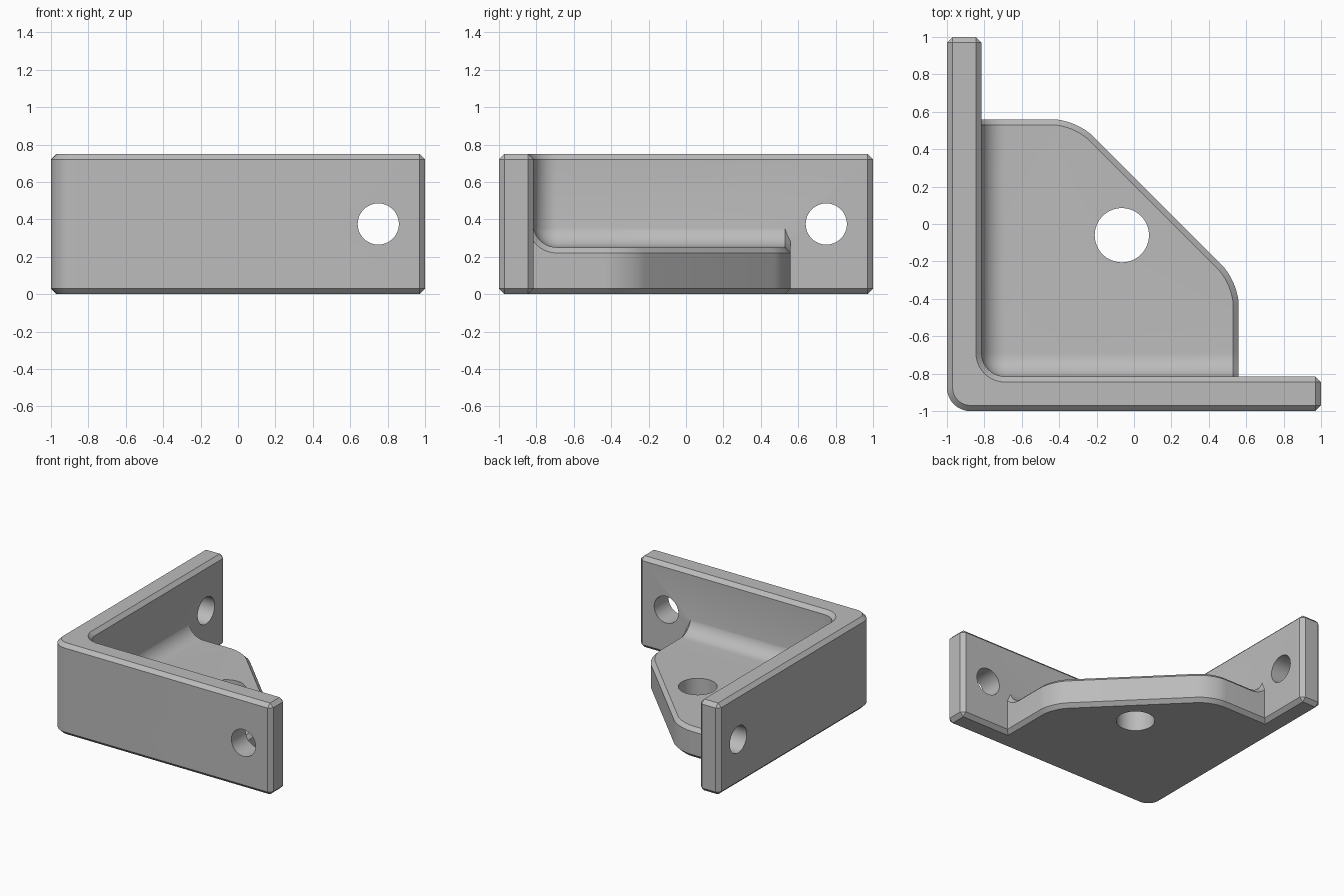
import bpy, bmesh
from math import radians
from mathutils import Vector, Matrix

if "Cube" in bpy.data.objects:
    bpy.data.objects.remove(bpy.data.objects["Cube"], do_unlink=True)

INNER = -0.815      # inside face of both walls
HEIGHT = 0.75
FLOOR = 0.25
CHAMFER = 0.03
ROUND = 0.125
TUCK = 0.003        # how far the floor fillet starts inside the walls

grey = bpy.data.materials.new("plain grey")
grey.use_nodes = True
grey.diffuse_color = (0.5, 0.5, 0.5, 1)
grey.node_tree.nodes["Principled BSDF"].inputs["Base Color"].default_value = (0.5, 0.5, 0.5, 1)


def make(name, bm):
    bmesh.ops.recalc_face_normals(bm, faces=bm.faces)
    mesh = bpy.data.meshes.new(name)
    bm.to_mesh(mesh)
    bm.free()
    mesh.materials.append(grey)
    ob = bpy.data.objects.new(name, mesh)
    bpy.context.collection.objects.link(ob)
    return ob


def prism(name, outline, rounded, height):
    """Extrude an outline upward, rounding the listed corners."""
    bm = bmesh.new()
    base = bm.faces.new([bm.verts.new((x, y, 0)) for x, y in outline])
    top = bmesh.ops.extrude_face_region(bm, geom=[base])["geom"]
    for v in top:
        if isinstance(v, bmesh.types.BMVert):
            v.co.z = height
    bm.verts.ensure_lookup_table()
    corners = [outline[i] for i in rounded]
    uprights = [e for e in bm.edges
                if abs(e.verts[0].co.z - e.verts[1].co.z) > 0.1
                and any((e.verts[0].co.xy - Vector(c)).length < 1e-4 for c in corners)]
    bmesh.ops.bevel(bm, geom=uprights, offset=ROUND, offset_type='OFFSET',
                    segments=10, profile=0.5, affect='EDGES')
    return make(name, bm)


def apply(ob, kind, **settings):
    mod = ob.modifiers.new(kind.title(), kind)
    for key, value in settings.items():
        setattr(mod, key, value)
    bpy.context.view_layer.objects.active = ob
    bpy.ops.object.modifier_apply(modifier=mod.name)


def combine(ob, other, operation):
    apply(ob, 'BOOLEAN', object=other, operation=operation, solver='EXACT')
    bpy.data.objects.remove(other, do_unlink=True)


def chamfer(ob):
    apply(ob, 'BEVEL', width=CHAMFER, segments=1, limit_method='ANGLE',
          angle_limit=radians(50), use_clamp_overlap=False)


def drill(ob, centre, radius, axis):
    bm = bmesh.new()
    turn = Vector((0, 0, 1)).rotation_difference(Vector(axis)).to_matrix().to_4x4()
    bmesh.ops.create_cone(bm, cap_ends=True, segments=64, radius1=radius,
                          radius2=radius, depth=0.7,
                          matrix=Matrix.Translation(centre) @ turn)
    combine(ob, make("hole_cutter", bm), 'DIFFERENCE')


# Two upright walls meeting at a rounded corner
bracket = prism("corner_bracket",
                [(-1, -1), (1, -1), (1, INNER), (INNER, INNER), (INNER, 1), (-1, 1)],
                [0, 3], HEIGHT)
chamfer(bracket)

# Floor plate with a clipped corner, tucked into the walls
edge, clip, tuck = 0.56, -0.31, -0.9
floor = prism("floor_plate",
              [(tuck, tuck), (edge, tuck), (edge, clip), (clip, edge), (tuck, edge)],
              [2, 3], HEIGHT - 0.06)

# Hollow above the floor, leaving a fillet along the walls
bm = bmesh.new()
low = INNER - TUCK
bmesh.ops.create_cube(bm, size=2, matrix=Matrix.Translation((low + 1, low + 1, FLOOR + 1)))
corner = min(bm.verts, key=lambda v: v.co.x + v.co.y + v.co.z)
bmesh.ops.bevel(bm, geom=list(corner.link_edges), offset=ROUND + TUCK,
                offset_type='OFFSET', segments=10, profile=0.5, affect='EDGES')
combine(floor, make("hollow_cutter", bm), 'DIFFERENCE')
chamfer(floor)
combine(bracket, floor, 'UNION')

# Screw holes in both walls and the floor
drill(bracket, (0.75, -0.9, 0.375), 0.11, (0, 1, 0))
drill(bracket, (-0.9, 0.75, 0.375), 0.11, (1, 0, 0))
drill(bracket, (-0.065, -0.06, 0.125), 0.145, (0, 0, 1))

bpy.ops.object.select_all(action='DESELECT')
bracket.select_set(True)
bpy.context.view_layer.objects.active = bracket
bpy.ops.object.shade_smooth_by_angle(angle=radians(30))
